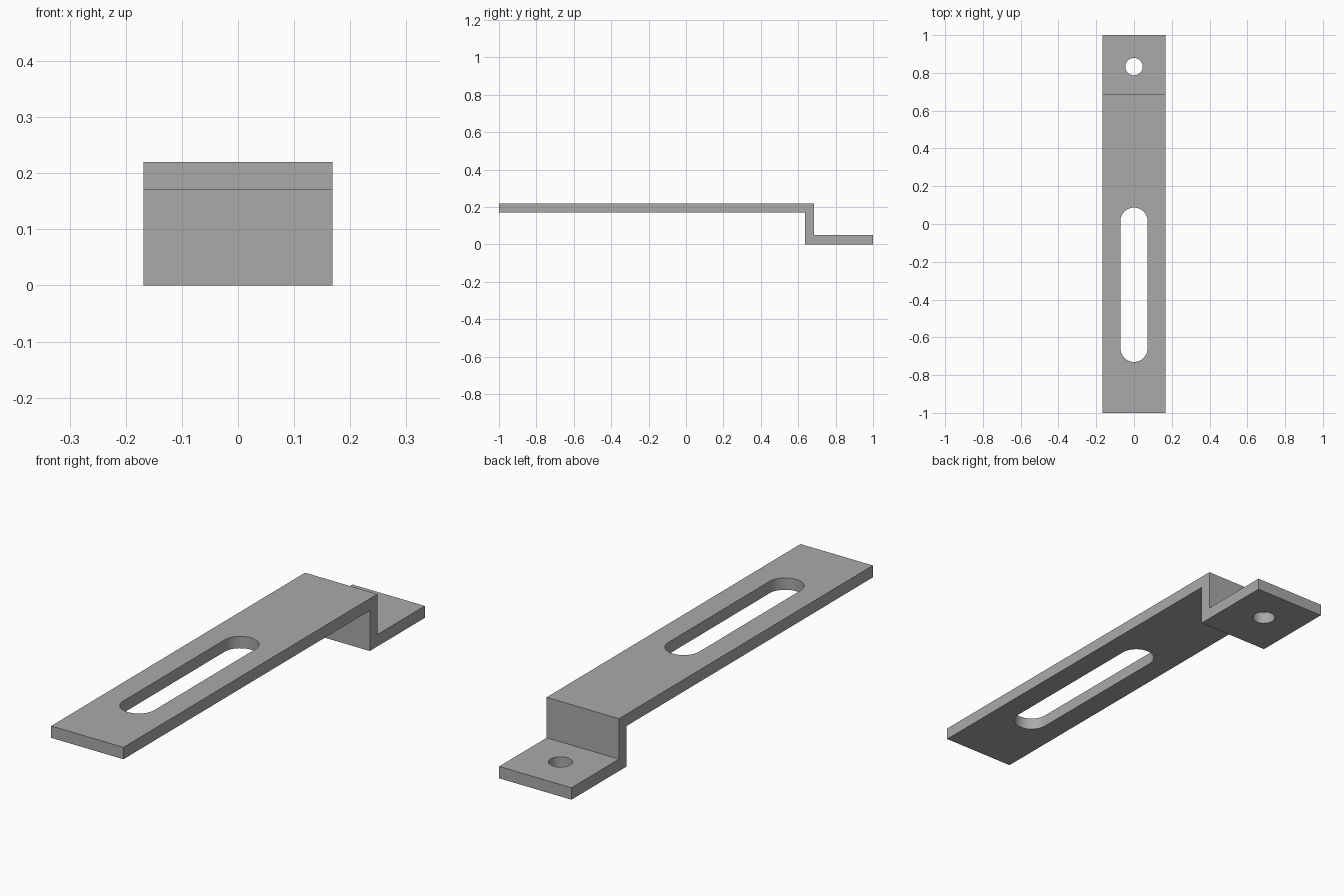
import bpy, bmesh, math

cube = bpy.data.objects.get("Cube")
if cube:
    bpy.data.objects.remove(cube, do_unlink=True)

HALF_WIDTH = 0.168
THICK = 0.05
TOP = 0.22
STEP = 0.685      # rear face of the upright

steel = bpy.data.materials.new("grey steel")
steel.use_nodes = True
grey = (0.4, 0.4, 0.4, 1)
steel.diffuse_color = grey
steel.node_tree.nodes["Principled BSDF"].inputs["Base Color"].default_value = grey


def extrude(name, outline, offset):
    """Turn a closed outline into a solid by sweeping it along offset."""
    bm = bmesh.new()
    face = bm.faces.new([bm.verts.new(p) for p in outline])
    swept = bmesh.ops.extrude_face_region(bm, geom=[face])["geom"]
    verts = [g for g in swept if isinstance(g, bmesh.types.BMVert)]
    bmesh.ops.translate(bm, verts=verts, vec=offset)
    bmesh.ops.recalc_face_normals(bm, faces=bm.faces)
    mesh = bpy.data.meshes.new(name)
    bm.to_mesh(mesh)
    bm.free()
    mesh.materials.append(steel)
    obj = bpy.data.objects.new(name, mesh)
    bpy.context.collection.objects.link(obj)
    return obj


def slot_cutter(name, y_min, y_max, radius, segments=24):
    """Round-ended vertical cutter; equal ends give a plain cylinder."""
    points = []
    for centre, start in ((y_max - radius, 0), (y_min + radius, math.pi)):
        for i in range(segments + 1):
            a = start + math.pi * i / segments
            points.append((radius * math.cos(a), centre + radius * math.sin(a), -0.1))
    # Drop coincident points where the two ends meet
    outline = [p for i, p in enumerate(points) if math.dist(p, points[i - 1]) > 1e-5]
    cutter = extrude(name, outline, (0, 0, TOP + 0.2))
    cutter.hide_render = True
    return cutter


# Stepped strip: raised arm, upright and mounting foot
profile = [(-1, TOP), (STEP, TOP), (STEP, THICK), (1, THICK), (1, 0),
           (STEP - THICK, 0), (STEP - THICK, TOP - THICK), (-1, TOP - THICK)]
bracket = extrude("bracket", [(-HALF_WIDTH, y, z) for y, z in profile],
                  (2 * HALF_WIDTH, 0, 0))

# Adjustment slot in the arm, screw hole in the foot
cutters = [slot_cutter("slot_cutter", -0.73, 0.087, 0.072),
           slot_cutter("screw_hole_cutter", 0.787, 0.879, 0.046)]
bpy.ops.object.select_all(action="DESELECT")
bracket.select_set(True)
bpy.context.view_layer.objects.active = bracket
for cutter in cutters:
    cut = bracket.modifiers.new(cutter.name, "BOOLEAN")
    cut.operation = "DIFFERENCE"
    cut.solver = "EXACT"
    cut.object = cutter
    bpy.ops.object.modifier_apply(modifier=cut.name)
    bpy.data.objects.remove(cutter, do_unlink=True)

bpy.ops.object.shade_smooth_by_angle(angle=math.radians(30))
